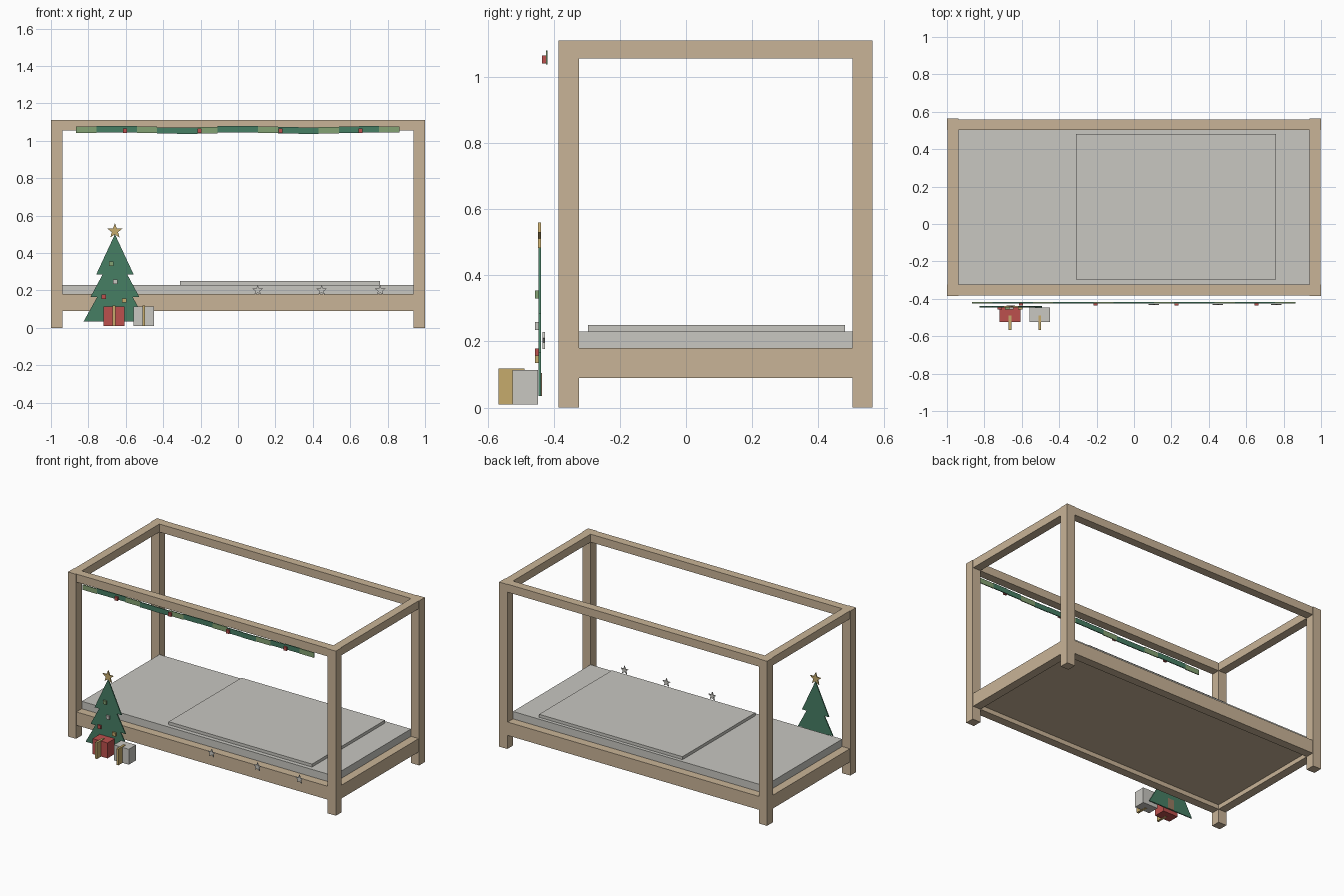
import bpy, bmesh, math

if "Cube" in bpy.data.objects:
    bpy.data.objects.remove(bpy.data.objects["Cube"], do_unlink=True)


def linear(v):
    v /= 255
    return v / 12.92 if v <= 0.04045 else ((v + 0.055) / 1.055) ** 2.4


def material(name, r, g, b):
    col = (linear(r), linear(g), linear(b), 1)
    m = bpy.data.materials.new(name)
    m.use_nodes = True
    m.diffuse_color = col
    bsdf = m.node_tree.nodes["Principled BSDF"]
    bsdf.inputs["Base Color"].default_value = col
    bsdf.inputs["Roughness"].default_value = 0.8
    return m


WOOD = material("light_wood", 201, 180, 151)
LINEN = material("soft_white", 200, 199, 193)
PINE = material("pine_green", 70, 126, 100)
SAGE = material("sage_green", 132, 162, 115)
RED = material("berry_red", 188, 80, 77)
GOLD = material("gold", 198, 171, 108)
BARK = material("bark_brown", 150, 122, 97)


def finish(name, bm, mat):
    bmesh.ops.recalc_face_normals(bm, faces=bm.faces)
    mesh = bpy.data.meshes.new(name)
    bm.to_mesh(mesh)
    bm.free()
    mesh.materials.append(mat)
    obj = bpy.data.objects.new(name, mesh)
    bpy.context.collection.objects.link(obj)
    return obj


def box(name, xs, ys, zs, mat):
    """Box spanning the given low/high pairs."""
    bm = bmesh.new()
    bmesh.ops.create_cube(bm, size=1)
    for v in bm.verts:
        for i, (lo, hi) in enumerate((xs, ys, zs)):
            v.co[i] = lo if v.co[i] < 0 else hi
    return finish(name, bm, mat)


def around(c, size):
    return (c - size / 2, c + size / 2)


def plate(name, outline, y0, y1, mat):
    """Outline in x and z, extruded from y0 to y1."""
    bm = bmesh.new()
    face = bm.faces.new([bm.verts.new((x, y0, z)) for x, z in outline])
    new = bmesh.ops.extrude_face_region(bm, geom=[face])["geom"]
    moved = [g for g in new if isinstance(g, bmesh.types.BMVert)]
    bmesh.ops.translate(bm, verts=moved, vec=(0, y1 - y0, 0))
    return finish(name, bm, mat)


def star(name, x, z, radius, y0, y1, mat):
    pts = []
    for i in range(10):
        r = radius if i % 2 == 0 else radius * 0.42
        a = math.pi / 2 + i * math.pi / 5
        pts.append((x + r * math.cos(a), z + r * math.sin(a)))
    plate(name, pts, y0, y1, mat)


# Bed frame: posts, top rails and lower rails
FRONT, BACK, TOP, POST, INSET = -0.385, 0.564, 1.11, 0.061, 0.004
IN_F, IN_B, IN_X = FRONT + POST, BACK - POST, 1 - POST
for sx, side in ((-1, "right"), (1, "left")):
    xs = sorted((sx, sx * IN_X))
    for ys, end in (((FRONT, IN_F), "front"), ((IN_B, BACK), "back")):
        box(f"{end}_{side}_post", xs, ys, (0, TOP), WOOD)
    rail_x = sorted((sx * (1 - INSET), sx * IN_X))
    box(f"{side}_top_rail", rail_x, (IN_F, IN_B), (1.056, TOP), WOOD)
    box(f"{side}_bed_rail", rail_x, (IN_F, IN_B), (0.09, 0.18), WOOD)
for ys, end in (((FRONT + INSET, IN_F), "front"), ((IN_B, BACK - INSET), "back")):
    box(f"{end}_top_rail", (-IN_X, IN_X), ys, (1.056, TOP), WOOD)
    box(f"{end}_bed_rail", (-IN_X, IN_X), ys, (0.09, 0.18), WOOD)

# Bed base, mattress and blanket
box("bed_base", (-IN_X, IN_X), (IN_F, IN_B), (0.12, 0.179), WOOD)
box("mattress", (-IN_X, IN_X), (IN_F, IN_B), (0.18, 0.23), LINEN)
box("blanket", (-0.31, 0.76), (-0.296, 0.48), (0.23, 0.25), LINEN)

# Garland of alternating strips with berries
COUNT, START, STEP = 16, -0.865, 0.108
for i in range(COUNT):
    x = START + STEP * (i + 0.5)
    z = 1.058 + 0.004 * math.sin(i)
    box(f"garland_strip_{i + 1}", around(x, STEP), (-0.424, -0.418),
        around(z, 0.034), PINE if i % 3 else SAGE)
for i, x in enumerate((-0.605, -0.205, 0.227, 0.655)):
    box(f"garland_berry_{i + 1}", around(x, 0.022), (-0.436, -0.424),
        around(1.053, 0.024), RED)

# Star ornaments along the bed side
for i, x in enumerate((0.105, 0.447, 0.76)):
    star(f"side_star_{i + 1}", x, 0.2, 0.029, -0.434, -0.427, LINEN)

# Flat tree with three tiers, trunk plate and top star
TREE_X = -0.658
half = [(0, 0.5), (0.1, 0.285), (0.066, 0.285), (0.13, 0.166),
        (0.094, 0.166), (0.167, 0.035)]
outline = [(TREE_X + x, z) for x, z in half]
outline += [(TREE_X - x, z) for x, z in reversed(half[1:])]
plate("tree", outline, -0.446, -0.439, PINE)
box("tree_trunk", around(TREE_X, 0.045), (-0.439, -0.436), (0.035, 0.105), BARK)
star("tree_star", TREE_X, 0.517, 0.042, -0.447, -0.439, GOLD)

# Small baubles on the tree
for i, (x, z, mat) in enumerate(((-0.677, 0.342, SAGE), (-0.655, 0.247, LINEN),
                                 (-0.718, 0.166, RED), (-0.608, 0.146, GOLD))):
    box(f"bauble_{i + 1}", around(x, 0.024), (-0.457, -0.446), around(z, 0.024), mat)

# Presents with a ribbon standing out at the front
for name, x, mat in (("red", -0.663, RED), ("white", -0.504, LINEN)):
    box(f"{name}_present", around(x, 0.112), (-0.524, -0.447), (0.01, 0.114), mat)
    box(f"{name}_present_ribbon", around(x, 0.015), (-0.567, -0.488),
        (0.009, 0.118), GOLD)
